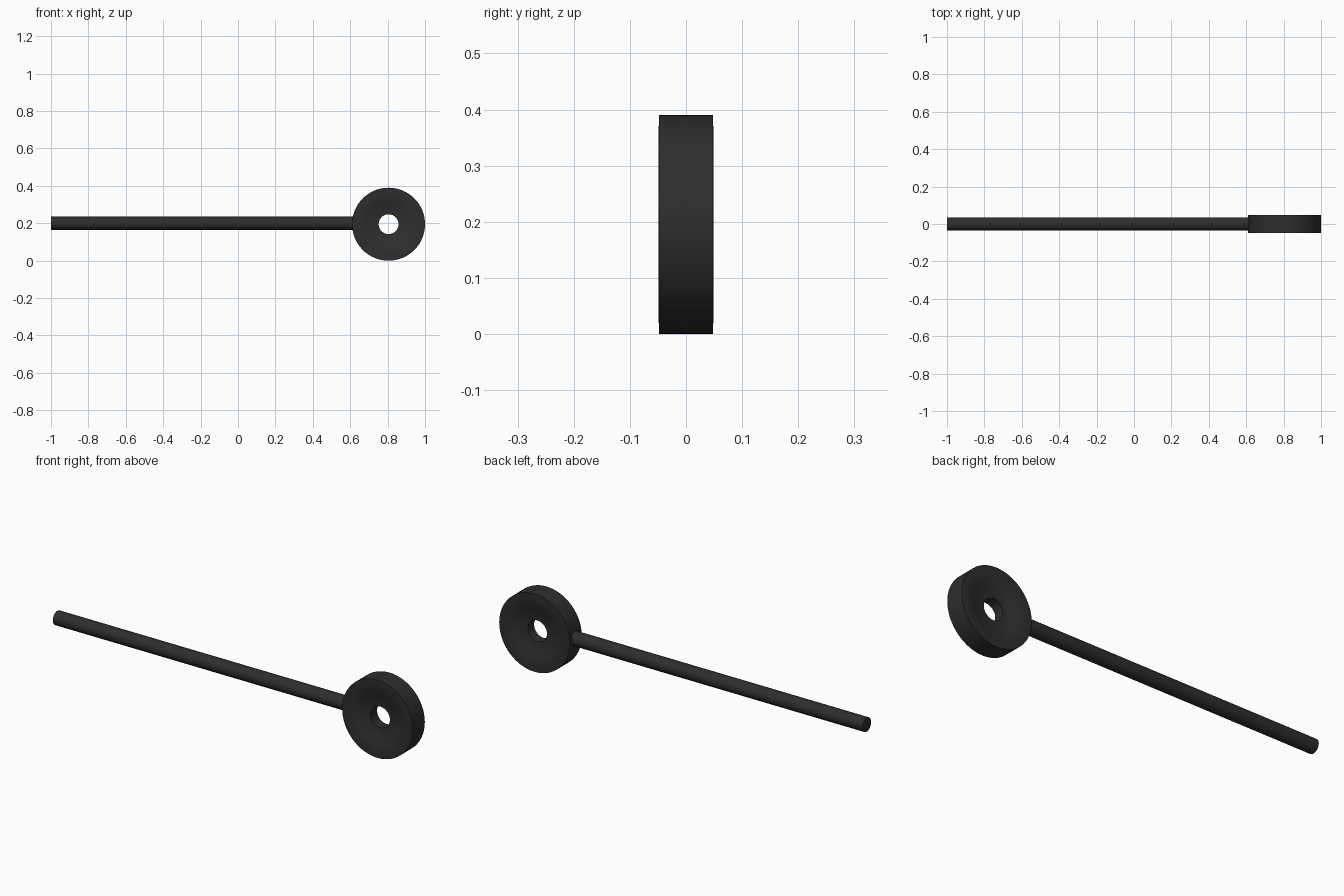
import bpy
import bmesh
from math import pi
from mathutils import Matrix, Vector

if "Cube" in bpy.data.objects:
    bpy.data.objects.remove(bpy.data.objects["Cube"])

black = bpy.data.materials.new("charcoal_black")
black.use_nodes = True
colour = (0.027, 0.027, 0.027, 1)
black.diffuse_color = colour
black.node_tree.nodes["Principled BSDF"].inputs["Base Color"].default_value = colour


def add_object(name, bm, angle):
    bmesh.ops.recalc_face_normals(bm, faces=bm.faces)
    mesh = bpy.data.meshes.new(name)
    bm.to_mesh(mesh)
    bm.free()
    mesh.materials.append(black)
    obj = bpy.data.objects.new(name, mesh)
    bpy.context.collection.objects.link(obj)
    bpy.ops.object.select_all(action="DESELECT")
    obj.select_set(True)
    bpy.context.view_layer.objects.active = obj
    bpy.ops.object.shade_smooth_by_angle(angle=angle)
    return obj


# Ring: dished on both faces, with a round hole through the middle
centre = Vector((0.805, 0, 0.195))
half = [(0.053, 0.025), (0.075, 0.027), (0.105, 0.034), (0.135, 0.044),
        (0.16, 0.049), (0.195, 0.048)]
profile = [(r, -y) for r, y in half] + [(r, y) for r, y in reversed(half)]
bm = bmesh.new()
points = [bm.verts.new(centre + Vector((r, y, 0))) for r, y in profile]
edges = [bm.edges.new((p, points[i - 1])) for i, p in enumerate(points)]
bmesh.ops.spin(bm, geom=points + edges, cent=centre, axis=(0, 1, 0),
               angle=2 * pi, steps=64, use_duplicate=False)
bmesh.ops.remove_doubles(bm, verts=bm.verts, dist=0.0001)
add_object("dished_ring", bm, pi / 6)

# Rod: plain round bar running into the side of the ring
start, end = -1.0, 0.63
bm = bmesh.new()
bmesh.ops.create_cone(bm, cap_ends=True, segments=32, radius1=0.035,
                      radius2=0.035, depth=end - start)
bmesh.ops.transform(
    bm, verts=bm.verts,
    matrix=Matrix.Translation(((start + end) / 2, 0, 0.2)) @ Matrix.Rotation(pi / 2, 4, "Y"))
add_object("rod", bm, pi / 6)
